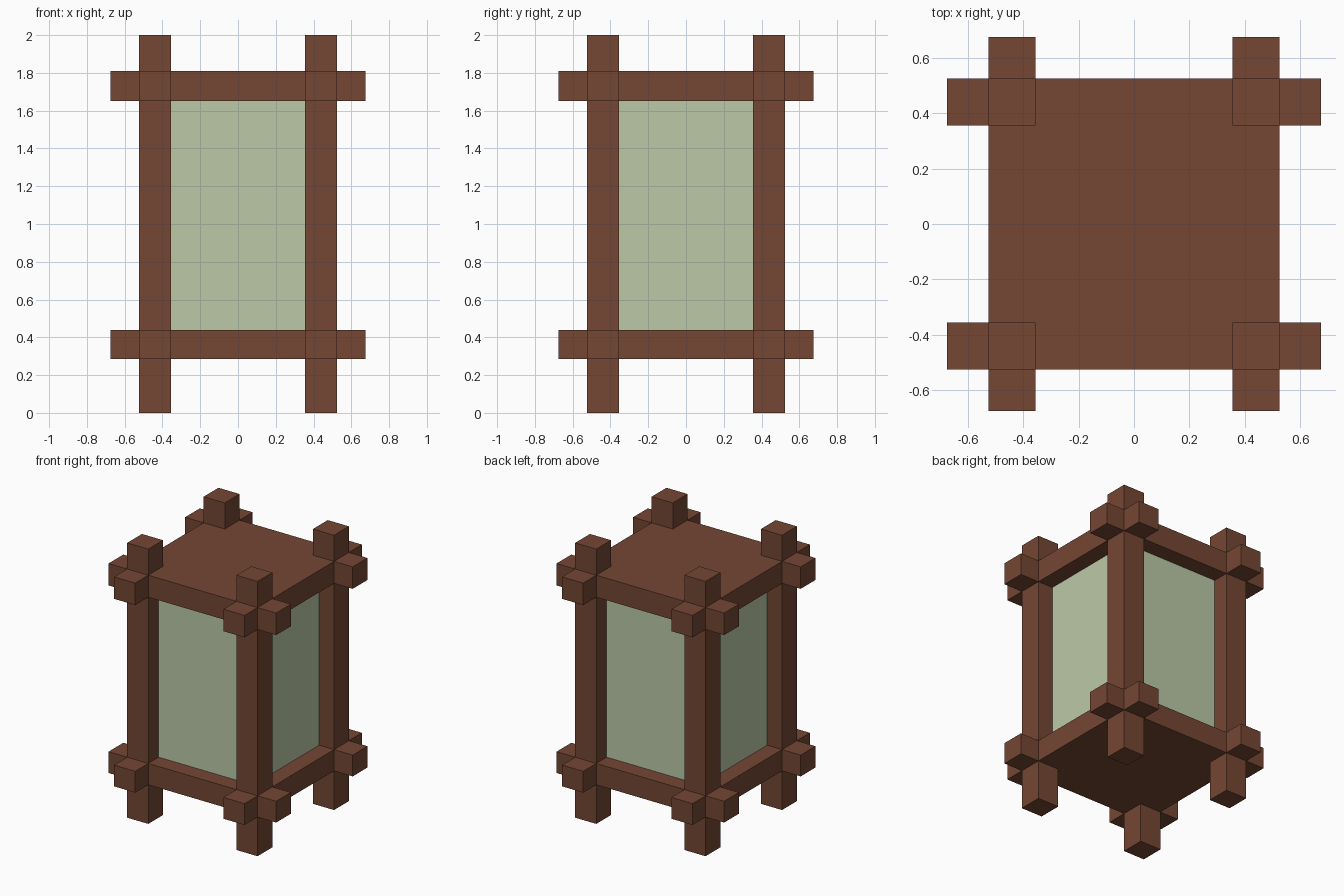
import bpy

if "Cube" in bpy.data.objects:
    bpy.data.objects.remove(bpy.data.objects["Cube"])

INNER, OUTER, REACH = 0.355, 0.525, 0.675   # post inner/outer faces, beam tip
LEVELS = {"lower": (0.285, 0.44), "upper": (1.65, 1.81)}
GLASS = 0.405


def material(name, rgb):
    m = bpy.data.materials.new(name)
    m.diffuse_color = (*rgb, 1.0)
    m.use_nodes = True
    m.node_tree.nodes["Principled BSDF"].inputs["Base Color"].default_value = m.diffuse_color
    return m


wood = material("wood", (0.178, 0.063, 0.034))
pane = material("pane", (0.497, 0.584, 0.386))


def box(name, lo, hi, mat):
    """Axis-aligned box between two corners."""
    centre = [(a + b) / 2 for a, b in zip(lo, hi)]
    bpy.ops.mesh.primitive_cube_add(size=1, location=centre)
    ob = bpy.context.object
    ob.name = name
    ob.scale = [b - a for a, b in zip(lo, hi)]
    bpy.ops.object.transform_apply(location=False, rotation=False, scale=True)
    ob.data.materials.append(mat)
    return ob


def span(side):
    return (INNER, OUTER) if side > 0 else (-OUTER, -INNER)


# Four corner posts
for sx, xn in ((-1, "left"), (1, "right")):
    for sy, yn in ((-1, "front"), (1, "back")):
        x, y = span(sx), span(sy)
        box(f"{yn}_{xn}_post", (x[0], y[0], 0), (x[1], y[1], 2), wood)

for level, (z0, z1) in LEVELS.items():
    # Crossing beams that poke out past the posts
    for s, name in ((-1, "front"), (1, "back")):
        a, b = span(s)
        box(f"{level}_{name}_beam", (-REACH, a, z0), (REACH, b, z1), wood)
    for s, name in ((-1, "left"), (1, "right")):
        a, b = span(s)
        box(f"{level}_{name}_beam", (a, -REACH, z0), (b, REACH, z1), wood)
    # Board closing the frame, flush with the beams
    box(f"{level}_board", (-INNER, -INNER, z0), (INNER, INNER, z1), wood)

# Recessed paper shade between the two frames
box("lantern_shade", (-GLASS, -GLASS, LEVELS["lower"][1]),
    (GLASS, GLASS, LEVELS["upper"][0]), pane)
